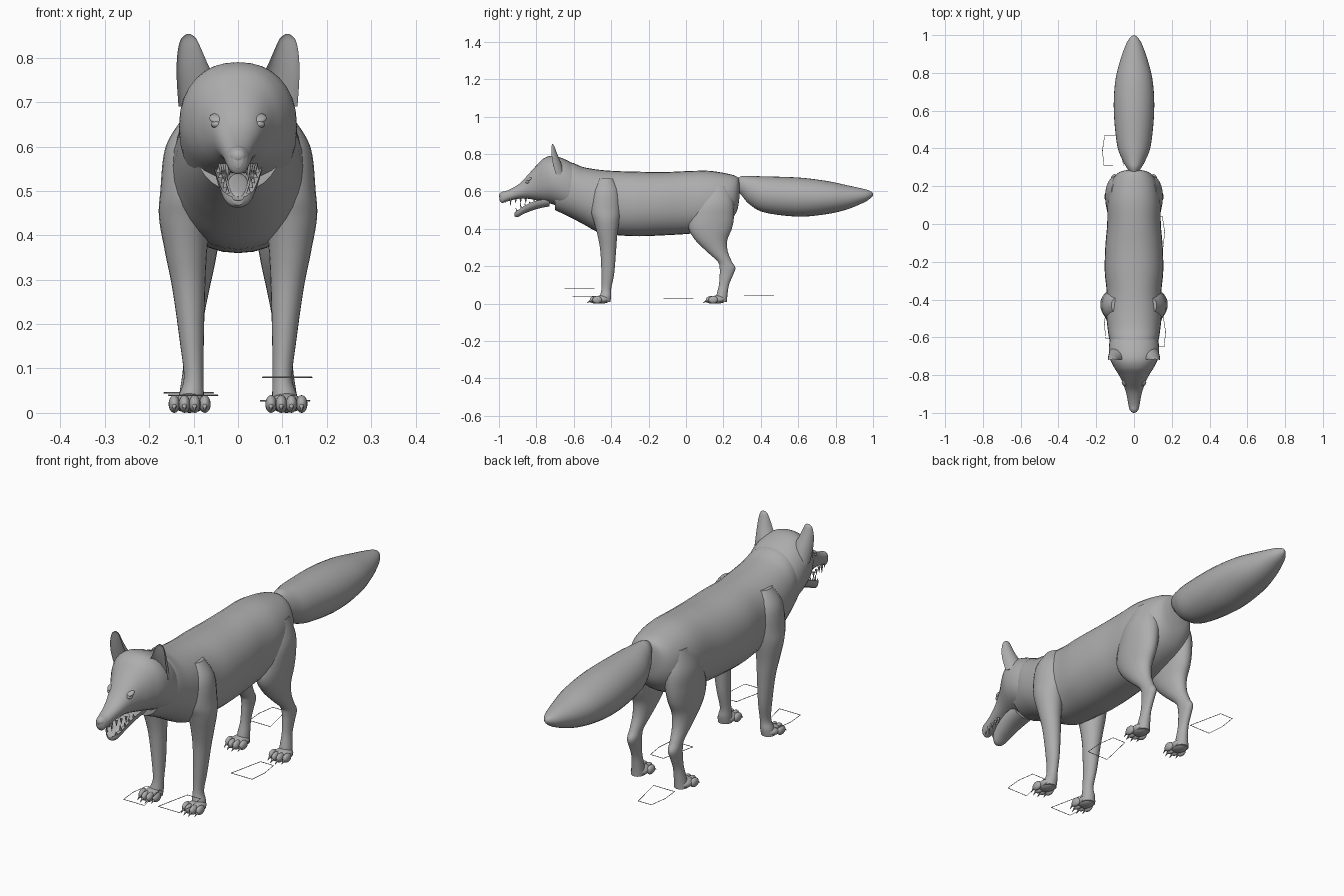
import bpy, bmesh, math
from mathutils import Vector, Euler

if "Cube" in bpy.data.objects:
    bpy.data.objects.remove(bpy.data.objects["Cube"])

fur = bpy.data.materials.new("plain_grey")
fur.use_nodes = True
GREY = (0.42, 0.42, 0.42, 1)
fur.diffuse_color = GREY
fur.node_tree.nodes["Principled BSDF"].inputs["Base Color"].default_value = GREY


def finish(name, bm):
    bmesh.ops.recalc_face_normals(bm, faces=bm.faces[:])
    mesh = bpy.data.meshes.new(name)
    bm.to_mesh(mesh)
    bm.free()
    mesh.materials.append(fur)
    mesh.shade_smooth()
    mesh.set_sharp_from_angle(angle=math.radians(50))
    obj = bpy.data.objects.new(name, mesh)
    bpy.context.collection.objects.link(obj)
    return obj


def spline(rows, steps=5):
    """Smooth interpolation through every station."""
    out = []
    for i in range(len(rows) - 1):
        a, b, c, d = (rows[max(i - 1, 0)], rows[i], rows[i + 1],
                      rows[min(i + 2, len(rows) - 1)])
        for k in range(steps):
            t = k / steps
            out.append([q + 0.5 * t * (r - p + t * (2*p - 5*q + 4*r - s + t * (3*(q - r) + s - p)))
                        for p, q, r, s in zip(a, b, c, d)])
    return out + [list(rows[-1])]


def loft(name, rows, axis, power=2.0, cup=None, seg=32):
    """Stations: position, centre x, centre v, radius x, radius v."""
    bm = bmesh.new()
    rings = []
    for pos, cx, cv, rx, rv in spline(rows):
        ring = []
        for k in range(seg):
            a = math.tau * k / seg
            c, s = math.cos(a), math.sin(a)
            x = cx + rx * math.copysign(abs(c) ** (2 / power), c)
            h = rv * math.copysign(abs(s) ** (2 / power), s)
            if cup and s > 0:
                h *= -cup
            v = cv + h
            ring.append(bm.verts.new((x, pos, v) if axis == "y" else (x, v, pos)))
        rings.append(ring)
    for r0, r1 in zip(rings, rings[1:]):
        for k in range(seg):
            n = (k + 1) % seg
            bm.faces.new((r0[k], r0[n], r1[n], r1[k]))
    bm.faces.new(rings[0])
    bm.faces.new(rings[-1])
    return finish(name, bm)


def along(rows):
    """Side profile stations: y, top, bottom, half width."""
    return [(y, 0, (t + b) / 2, w, (t - b) / 2) for y, t, b, w in rows]


def mirrored(rows, s):
    return [(p, s * cx, cv, rx, rv) for p, cx, cv, rx, rv in rows]


def ball(name, loc, size, turn=(0, 0, 0)):
    bm = bmesh.new()
    bmesh.ops.create_uvsphere(bm, u_segments=16, v_segments=10, radius=1)
    rot = Euler(turn).to_matrix()
    for v in bm.verts:
        v.co = rot @ (v.co * Vector(size)) + Vector(loc)
    return finish(name, bm)


def spike(name, base, tip, radius):
    base, tip = Vector(base), Vector(tip)
    axis = tip - base
    bm = bmesh.new()
    bmesh.ops.create_cone(bm, cap_ends=True, segments=8, radius1=radius,
                          radius2=radius * 0.1, depth=axis.length)
    rot = axis.to_track_quat("Z", "Y")
    for v in bm.verts:
        v.co = rot @ v.co + (base + tip) / 2
    return finish(name, bm)


# Torso, neck and tail
loft("torso", along([
    (.285, .66, .56, .04), (.27, .68, .49, .085), (.22, .695, .43, .12),
    (.12, .71, .385, .14), (0, .708, .372, .142), (-.12, .703, .365, .152),
    (-.25, .705, .36, .155), (-.36, .708, .365, .145), (-.46, .715, .378, .148),
    (-.55, .73, .425, .14), (-.62, .755, .462, .128), (-.7, .74, .5, .1)]), "y", 2.2)
loft("tail", along([
    (.27, .67, .61, .02), (.3, .682, .575, .04), (.34, .682, .53, .062),
    (.42, .68, .487, .09), (.6, .674, .465, .107), (.75, .656, .478, .1),
    (.86, .633, .503, .075), (.95, .613, .54, .043), (.985, .602, .562, .022),
    (1, .59, .578, .004)]), "y")

# Head, nose and lower jaw
loft("head", along([
    (-.56, .72, .47, .115), (-.64, .768, .5, .132), (-.71, .79, .53, .128),
    (-.76, .777, .543, .105), (-.8, .738, .552, .08), (-.84, .694, .56, .06),
    (-.88, .65, .562, .046), (-.92, .622, .556, .036), (-.96, .603, .545, .029),
    (-.985, .597, .538, .022), (-.997, .585, .553, .01)]), "y", 2.2)
ball("nose", (0, -.982, .578), (.02, .018, .018))
loft("lower_jaw", along([
    (-.73, .6, .52, .055), (-.8, .595, .505, .053), (-.86, .567, .483, .045),
    (-.9, .535, .463, .033), (-.918, .505, .468, .012)]), "y", 2.3, cup=0.45)
ball("tongue", (0, -.84, .513), (.024, .06, .007), (.45, 0, 0))

FRONT_LEG = [
    (.67, .09, -.43, .03, .04), (.6, .103, -.43, .06, .075), (.5, .115, -.43, .06, .08),
    (.44, .12, -.425, .058, .068), (.36, .117, -.42, .047, .052),
    (.28, .111, -.416, .037, .042), (.16, .104, -.418, .027, .034),
    (.08, .1, -.426, .022, .026), (.04, .105, -.43, .028, .03), (.008, .108, -.435, .03, .03)]
HIND_LEG = [
    (.63, .08, .17, .04, .06), (.54, .09, .155, .06, .1), (.46, .093, .138, .059, .118),
    (.4, .095, .13, .054, .115), (.34, .097, .135, .046, .086), (.28, .099, .166, .035, .057),
    (.225, .101, .207, .026, .038), (.19, .102, .222, .024, .042), (.15, .103, .215, .021, .035),
    (.1, .104, .203, .02, .027), (.05, .106, .193, .025, .029), (.008, .108, .187, .029, .032)]
EAR = [
    (.69, .088, -.695, .046, -.05), (.75, .095, -.712, .043, -.045), (.79, .104, -.718, .034, -.034),
    (.82, .109, -.719, .026, -.023), (.843, .111, -.718, .017, -.013), (.853, .111, -.717, .005, -.004)]

for s, side in ((1, "left"), (-1, "right")):
    # Ears and eyes
    loft(side + "_ear", mirrored(EAR, s), "z", cup=0.5)
    ball(side + "_eye", (s * .047, -.846, .65), (.014, .013, .009))
    ball(side + "_brow", (s * .045, -.838, .664), (.02, .02, .008), (.5, 0, 0))

    # Teeth along both jaws
    for i in range(5):
        size = .03 if i == 1 else .016
        y, x = -.965 + i * .027, s * (.019 + i * .005)
        spike(side + "_upper_tooth", (x, y, .562), (x, y, .552 - size), .006)
        y, x, z = -.905 + i * .024, s * (.024 + i * .005), .495 + i * .012
        spike(side + "_lower_tooth", (x, y, z), (x, y - .005, z + size), .005)

    # Legs, paws, toes and claws
    for part, rows, heel in (("front", FRONT_LEG, -.43), ("hind", HIND_LEG, .19)):
        name = side + "_" + part
        loft(name + "_leg", mirrored(rows, s), "z", seg=24)
        ball(name + "_paw", (s * .109, heel - .02, .022), (.038, .045, .022))
        for i in range(4):
            x = s * (.109 + (i - 1.5) * .023)
            y = heel - (.058 if i in (1, 2) else .045)
            ball(name + "_toe", (x, y, .02), (.013, .026, .02))
            spike(name + "_claw", (x, y - .016, .02), (x, y - .04, .004), .007)

# Thin ground outlines beside each foot
for x, y, z in ((.11, -.57, .08), (-.1, -.525, .04), (.105, -.04, .027), (-.11, .39, .045)):
    curve = bpy.data.curves.new("foot_outline", "CURVE")
    curve.dimensions = "3D"
    curve.bevel_depth = .0015
    curve.bevel_resolution = 0
    line = curve.splines.new("POLY")
    shape = ((-.045, .08), (.02, .08), (.055, -.08), (-.05, -.08), (-.057, 0))
    line.points.add(len(shape) - 1)
    side = -1 if x > 0 else 1
    for point, (dx, dy) in zip(line.points, shape):
        point.co = (x + side * dx, y + dy, z, 1)
    line.use_cyclic_u = True
    curve.materials.append(fur)
    bpy.context.collection.objects.link(bpy.data.objects.new("foot_outline", curve))
